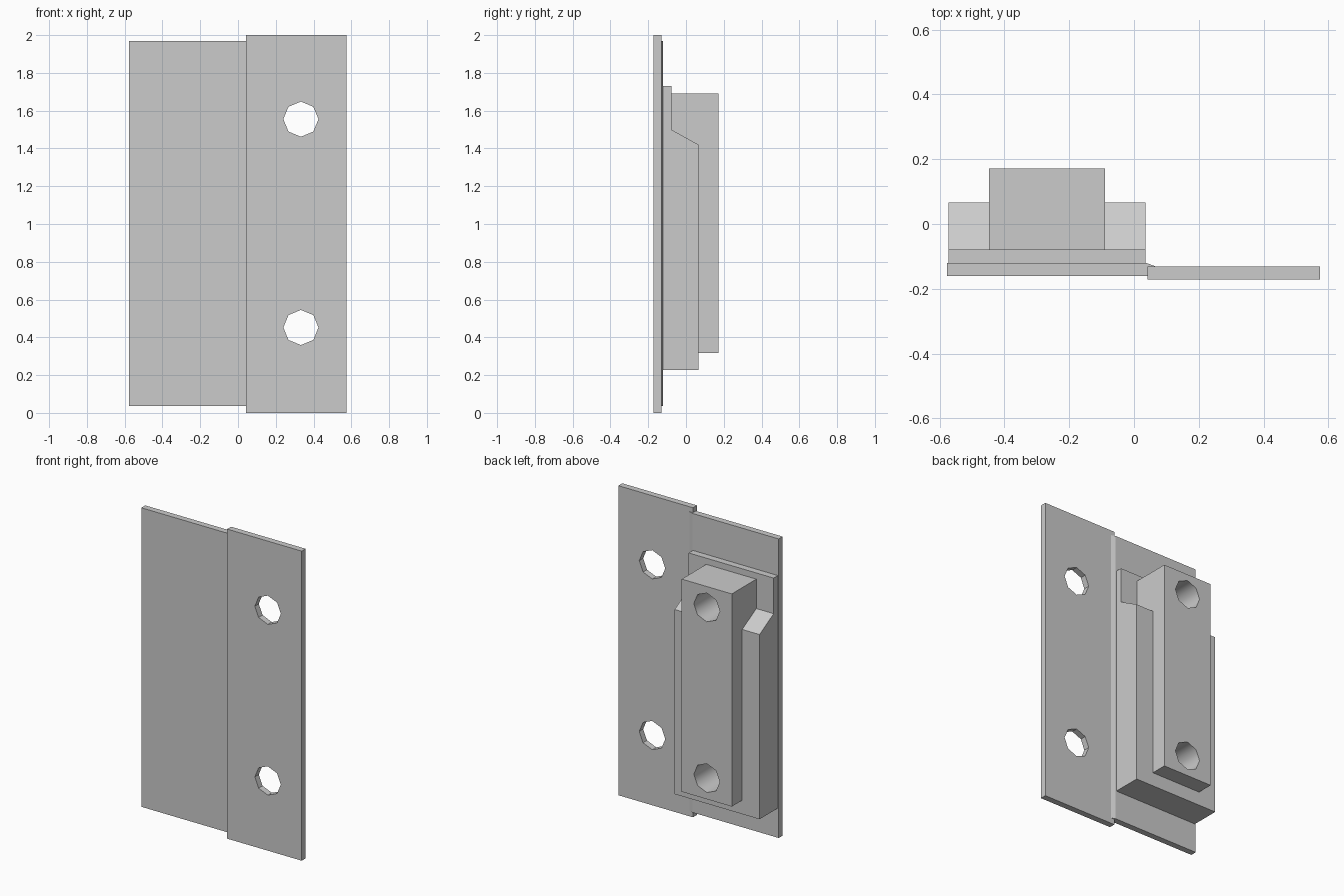
import bpy, bmesh
from math import radians, pi
from mathutils import Matrix, Vector

if "Cube" in bpy.data.objects:
    bpy.data.objects.remove(bpy.data.objects["Cube"])

HOLE_Z = (0.452, 1.555)


def prism(name, profile, start, sweep):
    """Extrude a closed planar profile along the sweep vector."""
    bm = bmesh.new()
    face = bm.faces.new([bm.verts.new(Vector(start) + Vector(p)) for p in profile])
    top = bmesh.ops.extrude_face_region(bm, geom=[face])["geom"]
    bmesh.ops.translate(bm, vec=sweep,
                        verts=[v for v in top if isinstance(v, bmesh.types.BMVert)])
    bmesh.ops.recalc_face_normals(bm, faces=bm.faces)
    return to_object(name, bm)


def to_object(name, bm):
    mesh = bpy.data.meshes.new(name)
    bm.to_mesh(mesh)
    bm.free()
    ob = bpy.data.objects.new(name, mesh)
    bpy.context.collection.objects.link(ob)
    return ob


def box(name, x0, x1, y0, y1, z0, z1):
    return prism(name, [(x0, y0, 0), (x1, y0, 0), (x1, y1, 0), (x0, y1, 0)],
                 (0, 0, z0), (0, 0, z1 - z0))


def hole_cutter(name, x, y0, y1, radius=0.093):
    """Pair of eight-sided rods lying along y."""
    bm = bmesh.new()
    for z in HOLE_Z:
        bmesh.ops.create_cone(
            bm, cap_ends=True, segments=8, radius1=radius, radius2=radius, depth=y1 - y0,
            matrix=Matrix.Translation((x, (y0 + y1) / 2, z)) @ Matrix.Rotation(pi / 2, 4, 'X'))
    ob = to_object(name, bm)
    ob.hide_render = True
    return ob


def boolean(ob, other, operation):
    """Apply a boolean and discard the helper object."""
    mod = ob.modifiers.new(operation.title(), 'BOOLEAN')
    mod.operation, mod.object, mod.solver = operation, other, 'EXACT'
    bpy.context.view_layer.objects.active = ob
    bpy.ops.object.modifier_apply(modifier=mod.name)
    bpy.data.objects.remove(other)


# Mounting leaf with two screw holes
leaf = box("mounting_leaf", 0.042, 0.575, -0.171, -0.131, 0, 2)
boolean(leaf, hole_cutter("leaf_holes", 0.333, -0.3, 0), 'DIFFERENCE')

# Backing plate, with a thin tapered lip over the leaf edge
prism("backing_plate",
      [(-0.578, -0.161, 0), (0.042, -0.161, 0), (0.042, -0.131, 0),
       (0.067, -0.131, 0), (0.04, -0.121, 0), (-0.578, -0.121, 0)],
      (0, 0, 0.036), (0, 0, 1.932))

# Stepped housing with a sloped shoulder
housing = prism("housing",
                [(0, -0.121, 0.227), (0, 0.066, 0.227), (0, 0.066, 1.42),
                 (0, -0.078, 1.5), (0, -0.078, 1.73), (0, -0.121, 1.73)],
                (-0.572, 0, 0), (0.607, 0, 0))

# Raised block joined to the housing, then bored with two deep sockets
block = box("raised_block", -0.448, -0.09, -0.1, 0.172, 0.316, 1.69)
boolean(housing, block, 'UNION')
boolean(housing, hole_cutter("sockets", -0.269, -0.115, 0.3), 'DIFFERENCE')

# Smooth only the socket walls
bpy.ops.object.select_all(action='DESELECT')
housing.select_set(True)
bpy.context.view_layer.objects.active = housing
bpy.ops.object.shade_smooth_by_angle(angle=radians(50))
